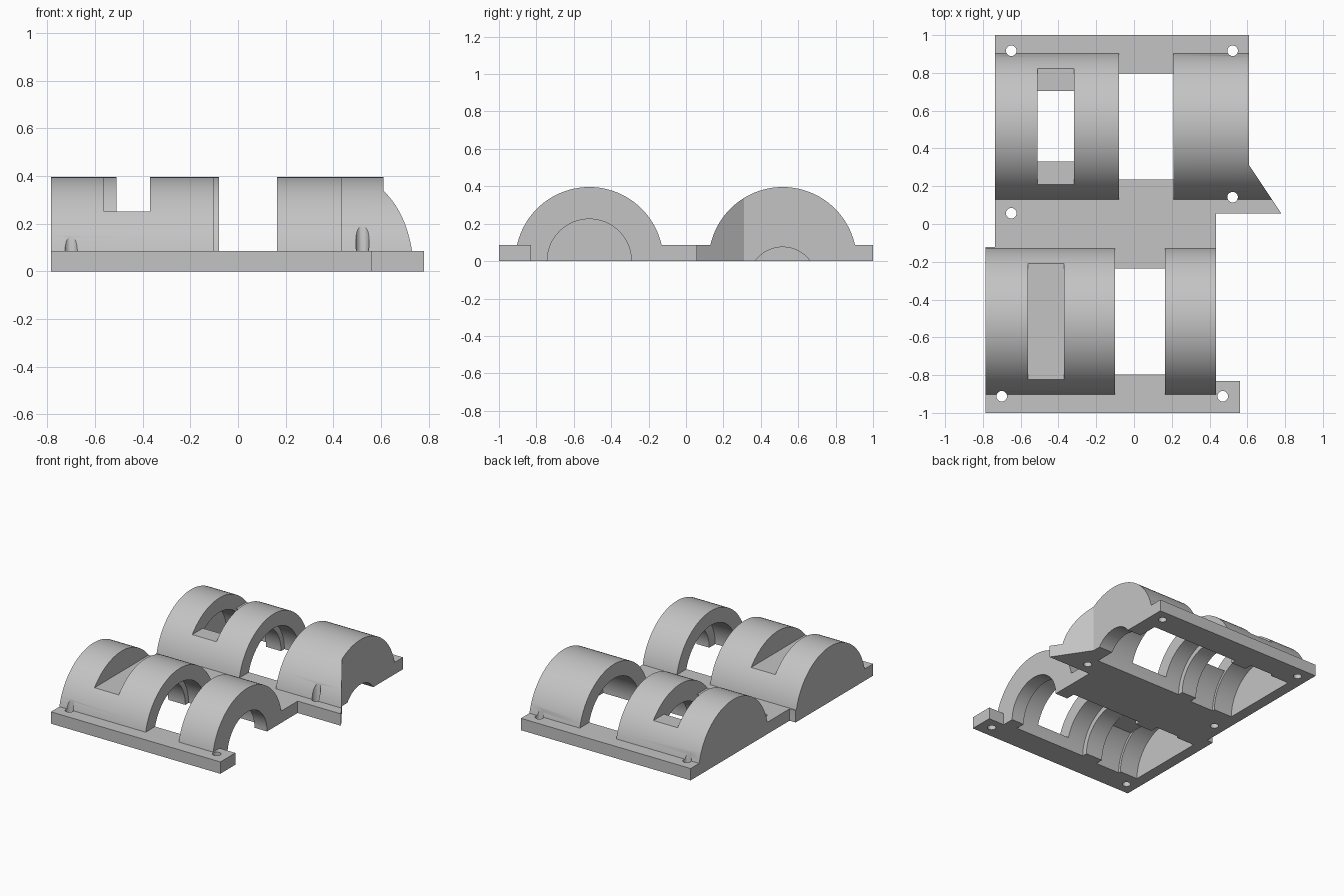
import bpy, bmesh, math
from mathutils import Vector

if "Cube" in bpy.data.objects:
    bpy.data.objects.remove(bpy.data.objects["Cube"], do_unlink=True)

PLATE, OUTER, BORE = 0.085, 0.396, 0.293
grey = bpy.data.materials.new("light_grey")
grey.use_nodes = True
grey.diffuse_color = (0.55, 0.55, 0.55, 1)
grey.node_tree.nodes["Principled BSDF"].inputs["Base Color"].default_value = (0.55, 0.55, 0.55, 1)


def extrude(name, points, direction):
    """Closed solid from a flat outline."""
    bm = bmesh.new()
    face = bm.faces.new([bm.verts.new(p) for p in points])
    out = bmesh.ops.extrude_face_region(bm, geom=[face])
    moved = [v for v in out["geom"] if isinstance(v, bmesh.types.BMVert)]
    bmesh.ops.translate(bm, verts=moved, vec=Vector(direction))
    bmesh.ops.recalc_face_normals(bm, faces=bm.faces)
    mesh = bpy.data.meshes.new(name)
    bm.to_mesh(mesh)
    bm.free()
    mesh.materials.append(grey)
    obj = bpy.data.objects.new(name, mesh)
    bpy.context.collection.objects.link(obj)
    return obj


def slab(name, outline, z0, z1):
    return extrude(name, [(x, y, z0) for x, y in outline], (0, 0, z1 - z0))


def box(name, x0, x1, y0, y1, z0, z1):
    return slab(name, [(x0, y0), (x1, y0), (x1, y1), (x0, y1)], z0, z1)


def rod(name, x0, x1, y, radius, z=0, half=False):
    """Round bar along x; half gives a dome standing on z."""
    n = 96
    count = n // 2 + 1 if half else n
    angles = [2 * math.pi * i / n for i in range(count)]
    ring = [(x0, y + radius * math.cos(a), z + radius * math.sin(a)) for a in angles]
    return extrude(name, ring, (x1 - x0, 0, 0))


def combine(target, tool, operation):
    mod = target.modifiers.new(operation, "BOOLEAN")
    mod.operation, mod.solver, mod.object = operation, "EXACT", tool
    bpy.context.view_layer.objects.active = target
    bpy.ops.object.modifier_apply(modifier=mod.name)
    bpy.data.objects.remove(tool, do_unlink=True)


# Base plate with offset halves, a front tab and a pointed side wedge
body = slab("housing", [
    (-0.785, -1), (0.56, -1), (0.56, -0.83), (0.435, -0.83), (0.435, 0.055),
    (0.78, 0.055), (0.61, 0.31), (0.61, 1), (-0.737, 1), (-0.737, -0.122),
    (-0.785, -0.122)], 0, PLATE)

# Each barrel: y, left end, gap start, gap end, right end, slot start, slot end
barrels = [
    (-0.517, -0.785, -0.10, 0.163, 0.435, -0.562, -0.37),
    (0.517, -0.737, -0.08, 0.21, 0.78, -0.51, -0.318)]

# Domed barrel covers
for y, x0, g0, g1, x1, s0, s1 in barrels:
    combine(body, rod("cover", x0, g0, y, OUTER, half=True), "UNION")
    right = rod("cover_end", g1, x1, y, OUTER, half=True)
    if y > 0:
        wedge = [(0.61, 1.1), (0.61, 0.31), (0.84, -0.035), (1, -0.035), (1, 1.1)]
        combine(right, slab("wedge_cutter", wedge, -0.1, 0.6), "DIFFERENCE")
    combine(body, right, "UNION")

# Bores, inner ribs, slots and shaft openings
for y, x0, g0, g1, x1, s0, s1 in barrels:
    end = 0.50 if y > 0 else x1 - 0.1
    rib = (s1 + g0) / 2
    combine(body, rod("bore", rib, end, y, BORE), "DIFFERENCE")
    combine(body, rod("rib_bore", s1 - 0.02, rib + 0.02, y, 0.255), "DIFFERENCE")
    combine(body, rod("slot_bore", s0, s1, y, 0.312), "DIFFERENCE")
    combine(body, rod("end_bore", x0 + 0.08, s0 + 0.02, y, BORE), "DIFFERENCE")
    combine(body, box("slot", s0, s1, y - 0.5, y + 0.5, 0.25, 0.5), "DIFFERENCE")
combine(body, rod("front_opening", 0.3, 0.5, -0.517, 0.225), "DIFFERENCE")
combine(body, rod("back_opening", 0.45, 0.7, 0.517, 0.182, -0.107), "DIFFERENCE")

# Screw holes through plate and cover edges
for hx, hy in [(-0.65, 0.917), (0.522, 0.917), (-0.65, 0.057),
               (0.522, 0.142), (-0.70, -0.912), (0.47, -0.912)]:
    circle = [(hx + 0.028 * math.cos(math.tau * i / 24),
               hy + 0.028 * math.sin(math.tau * i / 24)) for i in range(24)]
    combine(body, slab("screw_hole", circle, -0.1, 0.6), "DIFFERENCE")

# Smooth curved walls, crisp edges
bpy.ops.object.select_all(action="DESELECT")
body.select_set(True)
bpy.context.view_layer.objects.active = body
bpy.ops.object.shade_smooth_by_angle(angle=math.radians(30))
